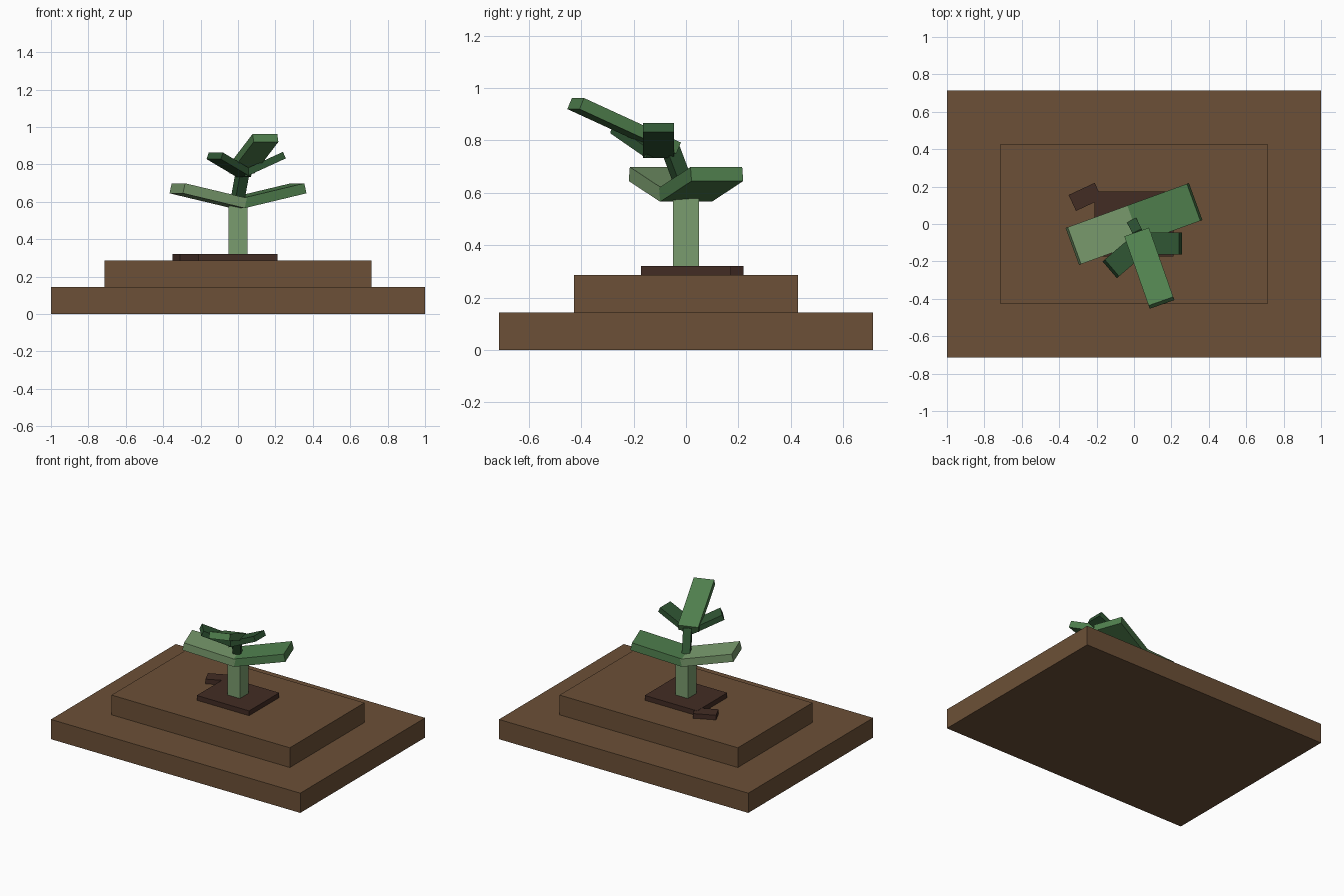
import bpy
import math
from mathutils import Vector, Matrix

cube = bpy.data.objects.get("Cube")
if cube:
    bpy.data.objects.remove(cube, do_unlink=True)


def linear(c):
    c /= 255
    return c / 12.92 if c <= 0.04045 else ((c + 0.055) / 1.055) ** 2.4


def material(name, *rgb):
    color = (*[linear(c) for c in rgb], 1)
    mat = bpy.data.materials.new(name)
    mat.use_nodes = True
    mat.diffuse_color = color
    bsdf = next(n for n in mat.node_tree.nodes if n.type == 'BSDF_PRINCIPLED')
    bsdf.inputs["Base Color"].default_value = color
    return mat


earth = material("earth brown", 108, 80, 55)
soil = material("dark soil", 66, 44, 36)
light_green = material("light green", 122, 156, 110)
mid_green = material("mid green", 80, 128, 78)
dark_green = material("dark green", 48, 86, 52)


def box(name, size, matrix, mat):
    bpy.ops.mesh.primitive_cube_add(size=1)
    obj = bpy.context.object
    obj.name = name
    obj.data.transform(matrix @ Matrix.Diagonal((*size, 1)))
    obj.data.materials.append(mat)
    return obj


def slab(name, size, base, mat, angle=0):
    """Upright box standing on the point base."""
    centre = Vector(base) + Vector((0, 0, size[2] / 2))
    turn = Matrix.Rotation(math.radians(angle), 4, 'Z')
    return box(name, size, Matrix.Translation(centre) @ turn, mat)


def beam(name, start, end, width, thick, mat, lift=0.5):
    """Sloping box along start-end; lift moves it up by that share of thick."""
    start, end = Vector(start), Vector(end)
    along = (end - start).normalized()
    side = Vector((0, 0, 1)).cross(along).normalized()
    up = along.cross(side)
    frame = Matrix((along, side, up)).transposed().to_4x4()
    centre = (start + end) / 2 + up * thick * lift
    size = ((end - start).length, width, thick)
    return box(name, size, Matrix.Translation(centre) @ frame, mat)


# Stepped ground
slab("lower_step", (2, 1.43, 0.143), (0, 0, 0), earth)
slab("upper_step", (1.43, 0.855, 0.143), (0, 0, 0.143), earth)

# Soil patch with a clod at its corner
slab("soil_patch", (0.42, 0.345, 0.035), (0, 0, 0.286), soil)
slab("soil_clod", (0.154, 0.094, 0.034), (-0.26, 0.145, 0.286), soil, 25)

# Stems
slab("lower_stem", (0.1, 0.1, 0.26), (0, 0, 0.318), light_green)
beam("upper_stem", (-0.01, 0.015, 0.57), (0.027, -0.06, 0.77),
     0.055, 0.055, dark_green, 0)

# Two broad lower leaves on opposite sides
for name, s, mat in (("lower_leaf_right", -1, light_green),
                     ("lower_leaf_left", 1, mid_green)):
    beam(name, (0, 0, 0.566), (s * 0.33, s * 0.12, 0.645), 0.21, 0.055, mat)

# Three upper leaves fanning from the leaning stem
beam("top_leaf", (0.02, -0.06, 0.75), (0.15, -0.43, 0.92), 0.14, 0.046, mid_green)
beam("small_leaf_left", (0.04, -0.105, 0.733), (0.256, -0.105, 0.832),
     0.118, 0.038, dark_green)
beam("small_leaf_right", (0.03, -0.108, 0.733), (-0.13, -0.245, 0.828),
     0.118, 0.038, dark_green)
